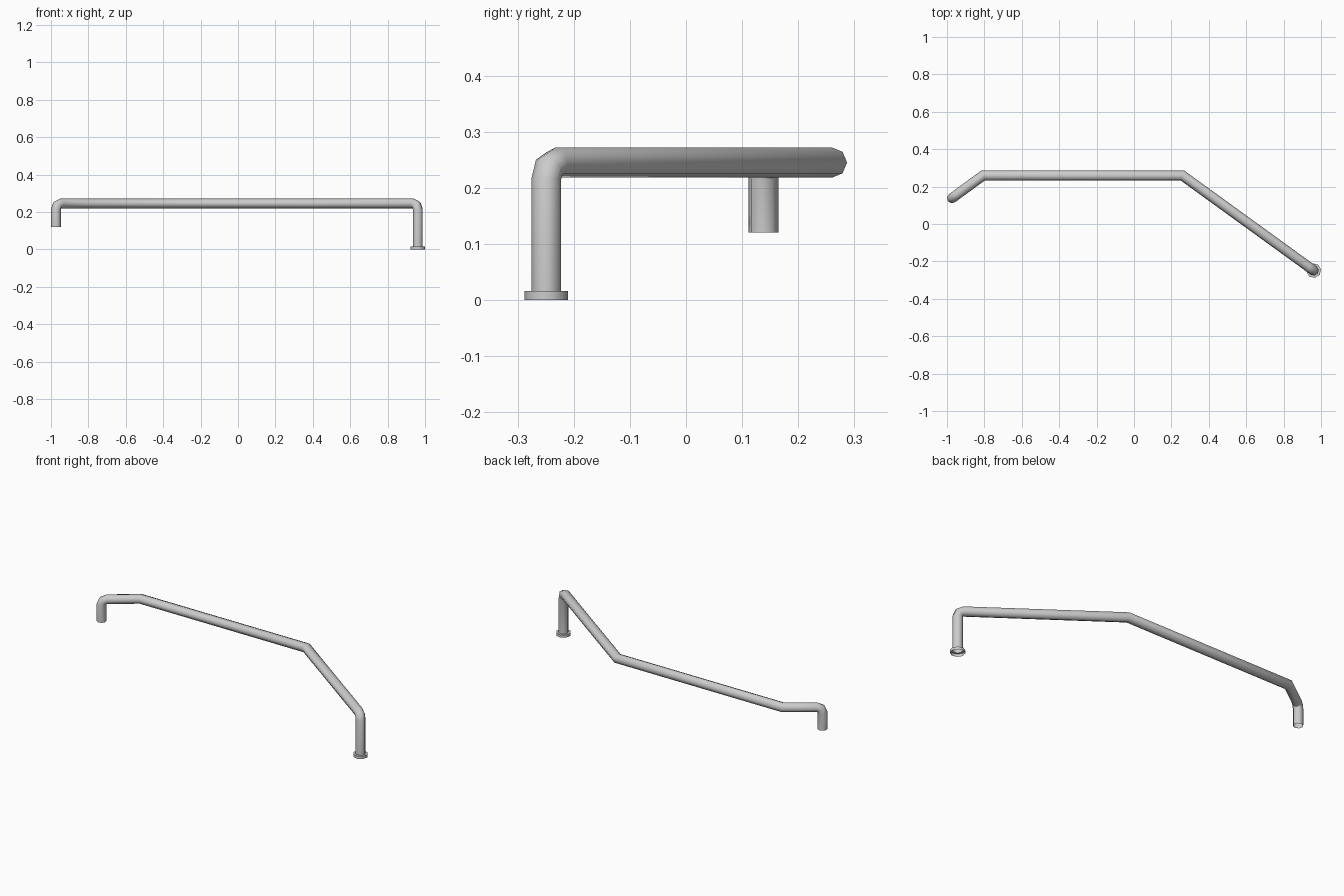
import bpy, bmesh, math
from mathutils import Vector

if "Cube" in bpy.data.objects:
    bpy.data.objects.remove(bpy.data.objects["Cube"])

SIDES, R, BEND, TOP = 8, 0.027, 0.029, 0.245
FLANGE_R, FLANGE_H = 0.0395, 0.016
Z = Vector((0, 0, 1))

# Plan corners of the rail: left post, two mitred bends, right post
plan = [Vector(p) for p in ((-0.973, 0.138, 0), (-0.806, 0.26, 0),
                            (0.258, 0.26, 0), (0.961, -0.249, 0))]
dirs = [(b - a).normalized() for a, b in zip(plan, plan[1:])]


def left(d):
    return Vector((-d.y, d.x, 0))


def at(p, z):
    return Vector((p.x, p.y, z))


def ring(c, w, t, r=R):
    return [c + r * (w * math.cos(a) + t * math.sin(a))
            for a in (2 * math.pi * i / SIDES for i in range(SIDES))]


def skin(name, rings):
    bm = bmesh.new()
    vs = [[bm.verts.new(p) for p in r] for r in rings]
    for a, b in zip(vs, vs[1:]):
        for i in range(SIDES):
            j = (i + 1) % SIDES
            bm.faces.new((a[i], a[j], b[j], b[i]))
    me = bpy.data.meshes.new(name)
    bm.to_mesh(me)
    bm.free()
    ob = bpy.data.objects.new(name, me)
    bpy.context.collection.objects.link(ob)
    bpy.ops.object.select_all(action='DESELECT')
    ob.select_set(True)
    bpy.context.view_layer.objects.active = ob
    bpy.ops.object.shade_smooth_by_angle(angle=math.radians(60))


def post(p, d, out, foot):
    """Rings from the foot up through a two-step elbow; out points away from the rail."""
    w = left(d)
    k = BEND * (1 - math.sqrt(0.5))
    return [ring(at(p, foot), w, out),
            ring(at(p, TOP - BEND), w, out),
            ring(at(p - out * k, TOP - k), w, (out + Z).normalized()),
            ring(at(p - out * BEND, TOP), w, Z)]


def mitre(p, d0, d1):
    m = (left(d0) + left(d1)).normalized()
    return ring(at(p, TOP), m / m.dot(left(d0)), Z)


# Bent tube rail
rings = post(plan[0], dirs[0], -dirs[0], 0.12)
rings += [mitre(plan[i], dirs[i - 1], dirs[i]) for i in (1, 2)]
rings += reversed(post(plan[3], dirs[2], dirs[2], FLANGE_H))
skin("handrail_tube", rings)

# Open collar at the foot of the long post
w, d, p = left(dirs[2]), dirs[2], plan[3]
skin("foot_flange", [ring(at(p, FLANGE_H), w, d),
                     ring(at(p, FLANGE_H), w, d, FLANGE_R),
                     ring(at(p, 0), w, d, FLANGE_R)])
